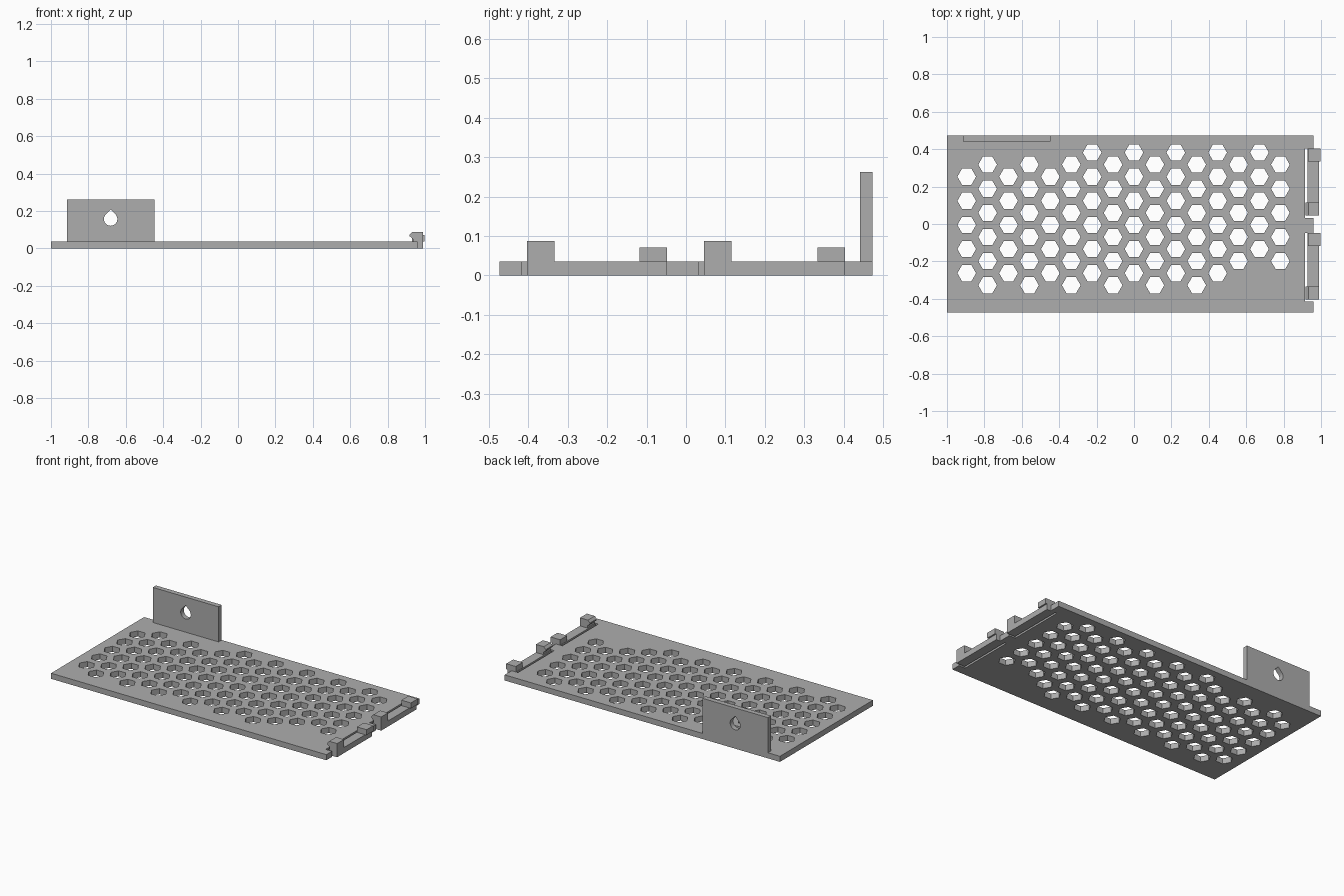
import bpy, bmesh, math
from mathutils import Vector

cube = bpy.data.objects.get("Cube")
if cube:
    bpy.data.objects.remove(cube, do_unlink=True)

grey = bpy.data.materials.new("plain grey")
grey.use_nodes = True
GREY = (0.42, 0.42, 0.42, 1)
grey.diffuse_color = GREY
grey.node_tree.nodes["Principled BSDF"].inputs["Base Color"].default_value = GREY


def prisms(name, outlines, low, high, axis="Z"):
    """Extrude outlines along Z (points x, y) or along Y (points x, z)."""
    bm = bmesh.new()
    for pts in outlines:
        place = (lambda p: (p[0], p[1], low)) if axis == "Z" else (lambda p: (p[0], low, p[1]))
        face = bm.faces.new([bm.verts.new(place(p)) for p in pts])
        step = Vector((0, 0, high - low)) if axis == "Z" else Vector((0, high - low, 0))
        grown = bmesh.ops.extrude_face_region(bm, geom=[face])["geom"]
        bmesh.ops.translate(bm, vec=step, verts=[v for v in grown if isinstance(v, bmesh.types.BMVert)])
    bmesh.ops.recalc_face_normals(bm, faces=bm.faces)
    mesh = bpy.data.meshes.new(name)
    bm.to_mesh(mesh)
    bm.free()
    mesh.materials.append(grey)
    ob = bpy.data.objects.new(name, mesh)
    bpy.context.collection.objects.link(ob)
    return ob


def rect(x0, x1, y0, y1):
    return [(x0, y0), (x1, y0), (x1, y1), (x0, y1)]


def cut(target, cutter):
    cutter.hide_render = True
    mod = target.modifiers.new("holes", "BOOLEAN")
    mod.operation, mod.solver, mod.object = "DIFFERENCE", "EXACT", cutter
    bpy.context.view_layer.objects.active = target
    bpy.ops.object.modifier_apply(modifier=mod.name)
    bpy.data.objects.remove(cutter, do_unlink=True)


THICK = 0.036
HALF = 0.473          # half depth of the plate
EDGE, SLOT = 0.96, 0.915
CLIPS = [(-0.403, -0.048), (0.045, 0.403)]
GAP = 0.012

# Base plate, notched along its left edge for the two spring clips
outline = [(-1, HALF), (-1, -HALF), (EDGE, -HALF)]
for y0, y1 in CLIPS:
    outline += [(EDGE, y0 - GAP), (SLOT, y0 - GAP), (SLOT, y1), (EDGE, y1)]
outline.append((EDGE, HALF))
plate = prisms("base_plate", [outline], 0, THICK)

# Honeycomb holes, left out under the panel and at the front corner
PITCH_X, PITCH_Y, RADIUS = 0.1118, 0.129, 0.05
hexes = []
for col in range(-8, 8):
    if col % 2:
        rows = [r + 0.5 for r in range(-3 if col < 5 else -2, 3)]
    else:
        rows = range(-2 if col < 6 else -1, 4 if col > -3 else 3)
    for row in rows:
        cx, cy = col * PITCH_X, row * PITCH_Y - 0.005
        hexes.append([(cx + RADIUS * math.cos(a * math.pi / 3),
                       cy + RADIUS * math.sin(a * math.pi / 3)) for a in range(6)])
cut(plate, prisms("hex_cutter", hexes, -0.05, 0.1))

# Upright panel at the back with a teardrop screw hole
panel = prisms("back_panel", [rect(-0.915, -0.447, THICK, 0.262)], 0.441, HALF, "Y")
hx, hz, hr = -0.681, 0.157, 0.036
drop = [(hx, hz + hr * math.sqrt(2))]
for i in range(25):
    a = math.radians(135 + 270 * i / 24)
    drop.append((hx + hr * math.cos(a), hz + hr * math.sin(a)))
cut(panel, prisms("teardrop_cutter", [drop], 0.4, 0.5, "Y"))

# Spring clips: an arm, a hooked catch at the free end, a stop at the fixed end
CATCH = [(0.935, THICK), (0.988, THICK), (0.988, 0.088), (0.932, 0.088),
         (0.918, 0.073), (0.918, 0.065), (0.935, 0.05)]
LENGTH = 0.07
for side, (y0, y1) in zip(("front", "back"), CLIPS):
    prisms(side + "_clip_arm", [rect(0.928, 0.988, y0, y1)], 0, THICK)
    prisms(side + "_clip_catch", [CATCH], y0, y0 + LENGTH, "Y")
    prisms(side + "_clip_stop", [rect(0.93, 0.998, y1 - LENGTH, y1)], THICK, 0.071)
